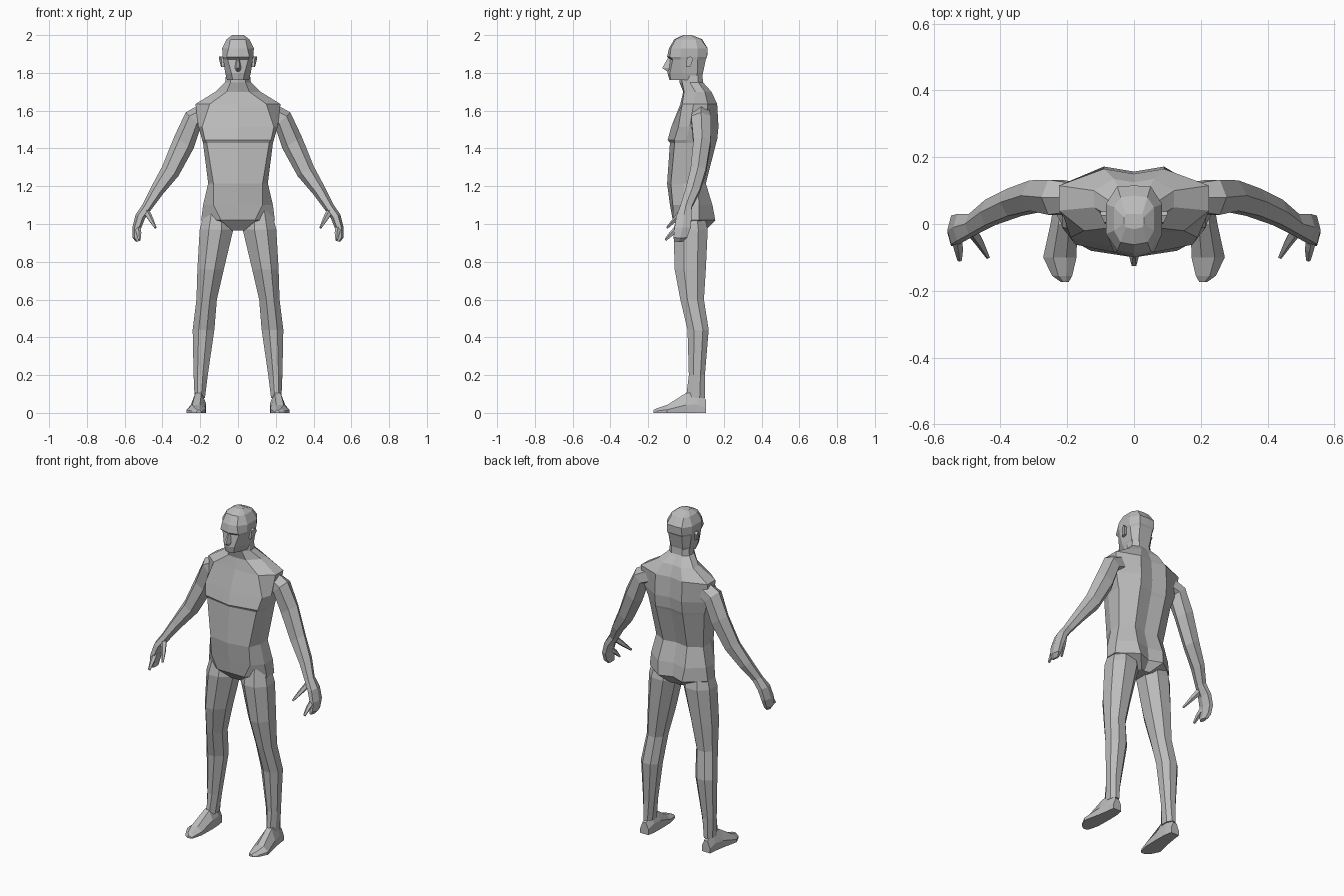
import bpy, bmesh, math
from mathutils import Vector

grey = bpy.data.materials.new("grey")
grey.diffuse_color = (0.5, 0.5, 0.5, 1)


def loft(name, rings, mirror=False):
    """Skin a list of equal-length point rings, cap both ends."""
    bm = bmesh.new()
    vs = [[bm.verts.new(p) for p in r] for r in rings]
    n = len(vs[0])
    for a, b in zip(vs, vs[1:]):
        for i in range(n):
            j = (i + 1) % n
            bm.faces.new((a[i], a[j], b[j], b[i]))
    bm.faces.new(vs[0])
    bm.faces.new(vs[-1])
    bmesh.ops.recalc_face_normals(bm, faces=bm.faces)
    me = bpy.data.meshes.new(name)
    bm.to_mesh(me)
    bm.free()
    me.materials.append(grey)
    ob = bpy.data.objects.new(name, me)
    bpy.context.collection.objects.link(ob)
    if mirror:
        ob.modifiers.new("mirror", 'MIRROR').use_mirror_merge = False
    return ob


def body_ring(z, fc, fx, fy, sx, sf, sb, bx, by, bc, sz=0.0):
    """Symmetric ten-point section: front centre, front, side, back, back centre."""
    half = [(fx, fy, z), (sx, sf, z + sz), (sx, sb, z + sz), (bx, by, z)]
    return [(0, fc, z)] + half + [(0, bc, z)] + [(-x, y, h) for x, y, h in reversed(half)]


def limb_ring(x, y, z, rx, ry, tilt, n=6):
    """Oval section tilted about the y axis."""
    pts = []
    for i in range(n):
        a = math.tau * i / n
        u, v = rx * math.cos(a), ry * math.sin(a) * (1.1 if n == 6 else 1)
        pts.append((x + u * math.cos(tilt), y + v, z + u * math.sin(tilt)))
    return pts


# torso and neck
loft("torso", [body_ring(*r) for r in [
    (0.965, -0.02, 0.03, -0.02, 0.04, 0.01, 0.06, 0.03, 0.10, 0.09),
    (1.02, -0.07, 0.09, -0.07, 0.195, 0.00, 0.07, 0.08, 0.155, 0.125),
    (1.10, -0.085, 0.13, -0.07, 0.185, -0.01, 0.07, 0.09, 0.14, 0.12),
    (1.215, -0.10, 0.13, -0.08, 0.158, -0.01, 0.06, 0.08, 0.105, 0.09),
    (1.43, -0.085, 0.165, -0.06, 0.185, 0.00, 0.09, 0.09, 0.16, 0.145),
    (1.445, -0.097, 0.175, -0.062, 0.19, 0.00, 0.09, 0.09, 0.165, 0.15),
    (1.515, -0.078, 0.19, -0.04, 0.21, 0.02, 0.10, 0.09, 0.172, 0.157),
    (1.635, -0.03, 0.15, -0.02, 0.225, 0.04, 0.115, 0.09, 0.165, 0.15),
    (1.70, -0.015, 0.06, -0.01, 0.12, 0.05, 0.10, 0.06, 0.135, 0.125),
    (1.75, -0.035, 0.04, -0.02, 0.068, 0.02, 0.065, 0.035, 0.09, 0.09),
    (1.82, -0.03, 0.04, -0.02, 0.06, 0.02, 0.06, 0.035, 0.085, 0.085)]])

# head with brow ridge
loft("head", [body_ring(*r) for r in [
    (1.762, -0.088, 0.028, -0.082, 0.058, -0.01, 0.05, 0.035, 0.08, 0.08),
    (1.80, -0.098, 0.035, -0.085, 0.068, -0.02, 0.06, 0.04, 0.09, 0.09),
    (1.872, -0.085, 0.055, -0.07, 0.078, -0.03, 0.06, 0.045, 0.105, 0.105),
    (1.885, -0.10, 0.06, -0.085, 0.081, -0.03, 0.06, 0.05, 0.112, 0.112),
    (1.93, -0.09, 0.05, -0.08, 0.084, -0.03, 0.06, 0.05, 0.113, 0.115),
    (1.978, -0.062, 0.04, -0.055, 0.06, -0.02, 0.05, 0.04, 0.08, 0.085),
    (2.00, -0.015, 0.025, -0.01, 0.03, 0.0, 0.02, 0.025, 0.03, 0.03)]])

# nose wedge
loft("nose", [[(-w, -0.07, z), (w, -0.07, z), (w * 0.3, y, z), (-w * 0.3, y, z)]
              for z, w, y in [(1.808, 0.018, -0.10), (1.826, 0.022, -0.126), (1.88, 0.01, -0.095)]])

# ears
loft("ear", [[(x, 0.00, 1.83), (x + 0.004, 0.025, 1.835), (x + 0.014, 0.038, 1.875),
              (x + 0.012, 0.025, 1.888), (x + 0.002, 0.005, 1.88)] for x in (0.07, 0.087)], True)

# legs
legs = []
for z, xi, xo, yf, yb in [(1.08, 0.04, 0.175, -0.04, 0.09), (0.97, 0.025, 0.203, -0.066, 0.115),
                          (0.76, 0.075, 0.215, -0.06, 0.105), (0.60, 0.112, 0.22, -0.03, 0.095),
                          (0.44, 0.125, 0.24, 0.008, 0.12), (0.20, 0.16, 0.235, 0.015, 0.10),
                          (0.08, 0.175, 0.23, 0.0, 0.10)]:
    cx, rx, cy, ry = (xi + xo) / 2, (xo - xi) / 2, (yf + yb) / 2, (yb - yf) / 2
    legs.append([(cx + rx * u, cy + ry * v, z) for u, v in
                 [(0.45, -1), (1, -0.4), (1, 0.45), (0.45, 1), (-0.45, 1), (-1, 0.45), (-1, -0.4), (-0.3, -1)]])
loft("leg", legs, True)

# feet
loft("foot", [[(xi, y, 0), (xo, y, 0), (xo, y, h * 0.4), (xo * 0.7 + xi * 0.3, y, h),
               (xo * 0.3 + xi * 0.7, y, h), (xi, y, h * 0.5)]
              for y, xi, xo, h in [(0.105, 0.18, 0.235, 0.07), (0.06, 0.172, 0.24, 0.11),
                                   (0.0, 0.17, 0.25, 0.105), (-0.10, 0.172, 0.272, 0.042),
                                   (-0.155, 0.185, 0.245, 0.024), (-0.173, 0.195, 0.22, 0.014)]], True)

# arms with mitten hands
loft("arm", [limb_ring(*r) for r in [
    (0.175, 0.08, 1.58, 0.06, 0.045, 0.95),
    (0.237, 0.08, 1.553, 0.055, 0.055, 0.75),
    (0.287, 0.085, 1.43, 0.06, 0.048, 0.55),
    (0.358, 0.065, 1.28, 0.05, 0.043, 0.55),
    (0.43, 0.035, 1.175, 0.036, 0.04, 0.55),
    (0.482, 0.00, 1.09, 0.027, 0.032, 0.45),
    (0.517, -0.01, 1.04, 0.027, 0.042, 0.4),
    (0.536, -0.018, 0.98, 0.023, 0.045, 0.1),
    (0.538, -0.03, 0.93, 0.02, 0.038, -0.2),
    (0.53, -0.038, 0.908, 0.01, 0.025, -0.3)]], True)

# thumb and forefinger
for name, path in {"thumb": [(0.492, -0.01, 1.075, 0.02), (0.462, -0.055, 1.025, 0.014), (0.437, -0.10, 0.98, 0.006)],
                   "forefinger": [(0.533, -0.03, 0.99, 0.018), (0.525, -0.075, 0.95, 0.014),
                                  (0.522, -0.108, 0.915, 0.007)]}.items():
    axis = (Vector(path[-1][:3]) - Vector(path[0][:3])).normalized()
    u = axis.cross(Vector((1, 0, 0))).normalized()
    v = axis.cross(u)
    loft(name, [[Vector((x, y, z)) + r * (u * math.cos(a) + v * math.sin(a))
                 for a in [math.tau * i / 5 for i in range(5)]] for x, y, z, r in path], True)
